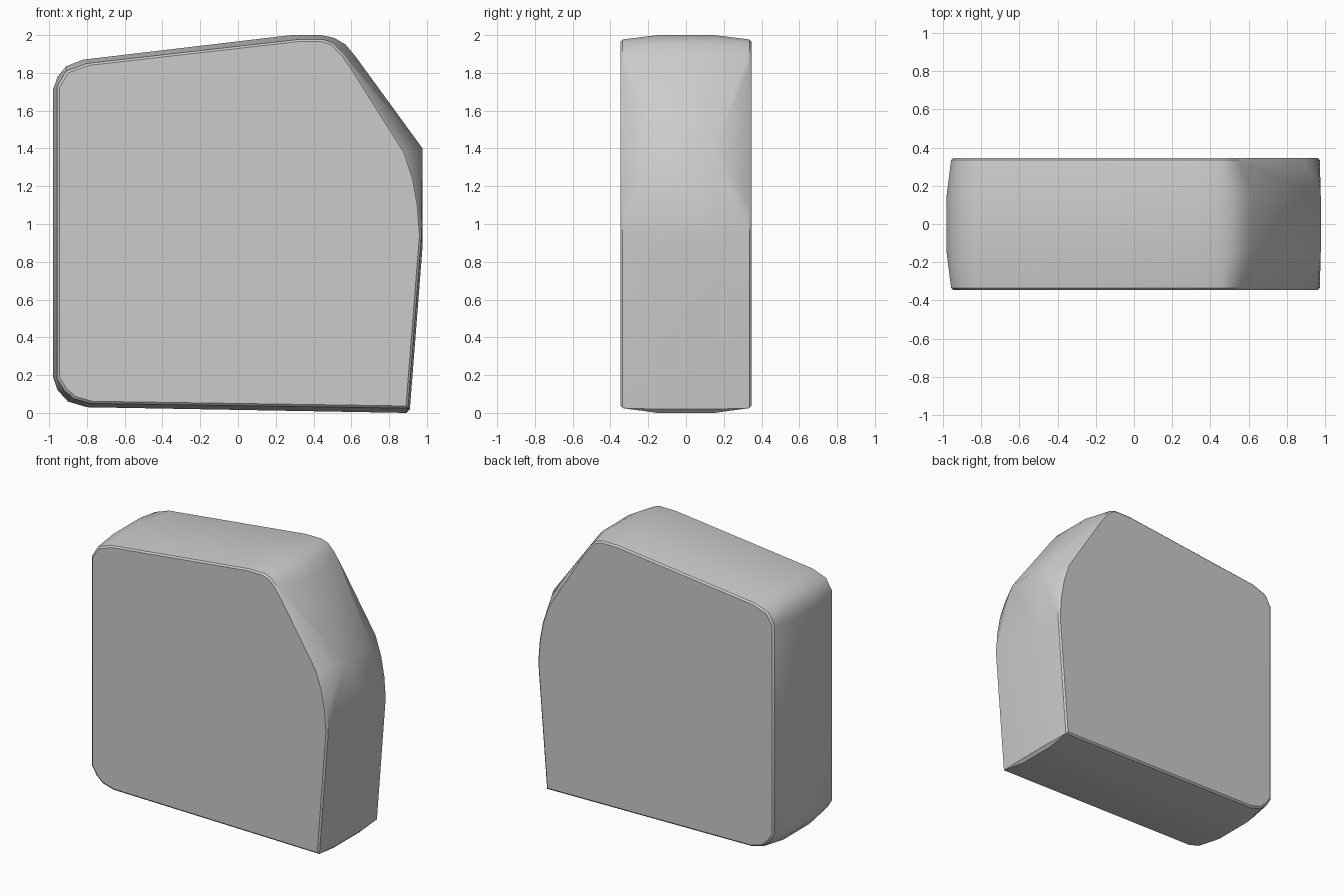
import bpy, bmesh, math

if "Cube" in bpy.data.objects:
    bpy.data.objects.remove(bpy.data.objects["Cube"])

# Widest outline (x, z), used across the middle of the thickness
MID = [(-0.98, 1.71), (-0.98, 0.19), (-0.955, 0.12), (-0.90, 0.06), (-0.80, 0.03),
       (0.89, 0.0), (0.91, 0.02), (0.977, 0.88), (0.977, 1.40), (0.62, 1.89),
       (0.57, 1.95), (0.51, 1.985), (0.44, 2.0), (0.28, 2.0), (-0.82, 1.87),
       (-0.91, 1.835), (-0.955, 1.78)]

# Slightly smaller outline at the front and back faces
RIM = [(-0.957, 1.73), (-0.957, 0.18), (-0.92, 0.12), (-0.87, 0.075), (-0.78, 0.05),
       (0.90, 0.025), (0.972, 0.94), (0.96, 1.10), (0.935, 1.24), (0.89, 1.38),
       (0.60, 1.84), (0.55, 1.91), (0.50, 1.96), (0.45, 1.977), (0.32, 1.977),
       (-0.80, 1.85), (-0.91, 1.81)]


def inset(outline, d):
    """Shrink an outline by about d towards its centre."""
    return [(x * (1 - d), 1 + (z - 1) * (1 - d)) for x, z in outline]


# Block body: convex skin over mirrored outline layers
bm = bmesh.new()
for outline, y in ((MID, 0.15), (RIM, 0.335), (inset(RIM, 0.012), 0.346)):
    for side in (-1, 1):
        for x, z in outline:
            bm.verts.new((x, y * side, z))
hull = bmesh.ops.convex_hull(bm, input=bm.verts[:])
bmesh.ops.delete(bm, geom=[v for v in bm.verts if not v.link_faces], context='VERTS')
bmesh.ops.dissolve_limit(bm, angle_limit=math.radians(0.5), verts=bm.verts[:], edges=bm.edges[:])
bmesh.ops.recalc_face_normals(bm, faces=bm.faces[:])

mesh = bpy.data.meshes.new("stone_block")
bm.to_mesh(mesh)
bm.free()
block = bpy.data.objects.new("stone_block", mesh)
bpy.context.collection.objects.link(block)

# Soft shading on the rounded sides, crisp rims
bpy.context.view_layer.objects.active = block
block.select_set(True)
bpy.ops.object.shade_smooth_by_angle(angle=math.radians(30))
